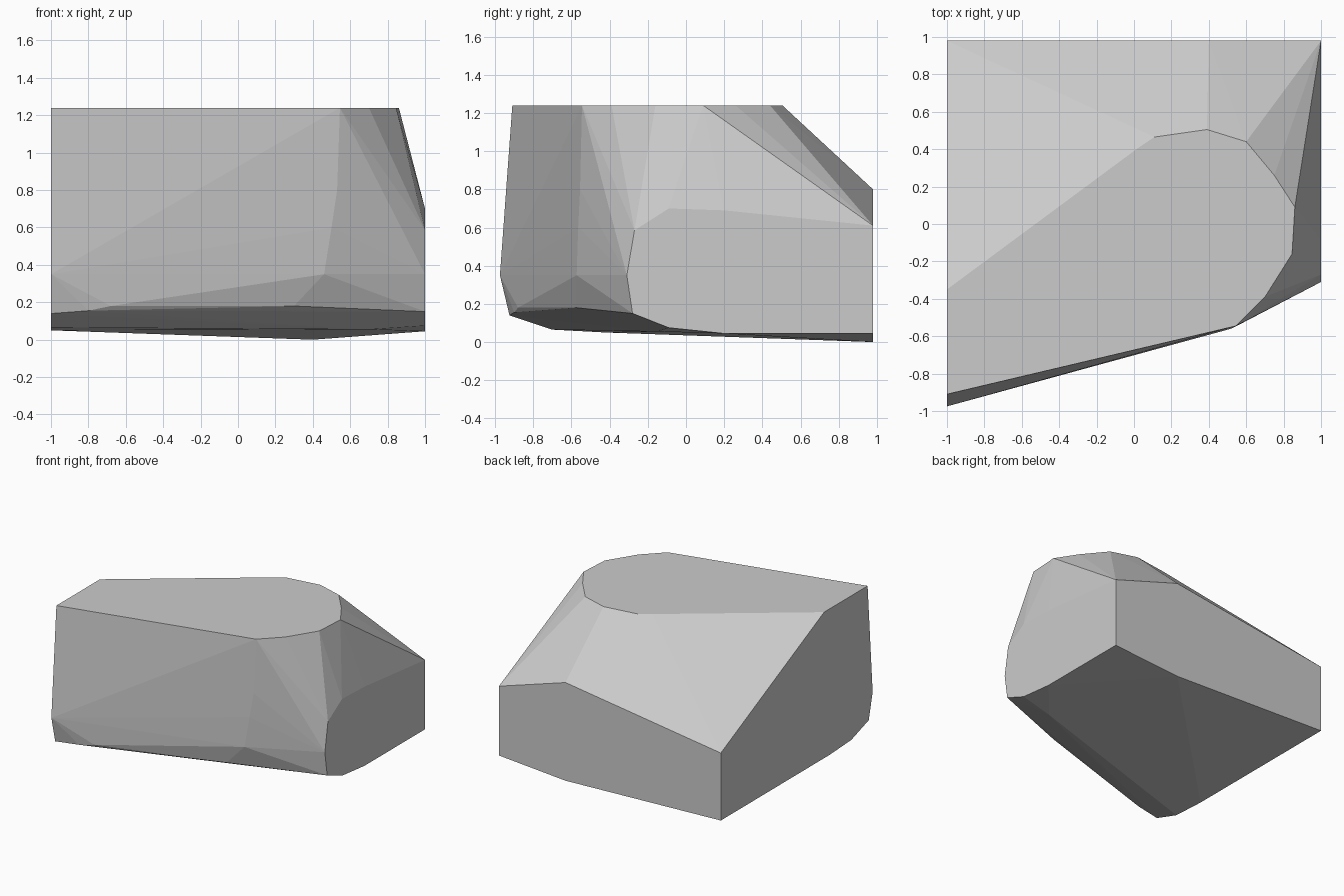
import bpy, bmesh, math

if "Cube" in bpy.data.objects:
    bpy.data.objects.remove(bpy.data.objects["Cube"])

# Outlines of the flat faces of a faceted boulder
TOP_Z = 1.24
top = [(-1, -0.91), (-1, -0.35), (0.02, 0.405), (0.11, 0.465), (0.39, 0.505),
       (0.60, 0.44), (0.75, 0.26), (0.86, 0.09), (0.845, -0.16),
       (0.70, -0.39), (0.545, -0.545)]                                # x, y
left = [(-0.975, 0.35), (-0.925, 0.14), (-0.70, 0.065), (-0.42, 0.05),
        (0.98, 0.05), (0.98, 0.60)]                                   # y, z
right = [(0.98, 0.61), (0.98, 0.045), (0.20, 0.045), (-0.09, 0.075),
         (-0.28, 0.15), (-0.31, 0.35), (-0.27, 0.585), (-0.09, 0.70),
         (0.20, 0.69)]                                                # y, z
back = [(0.40, 0.80), (0.40, 0.0)]                                    # x, z

# Worn corners on the front and the underside
corners = [(0.53, -0.555, 0.80), (0.50, -0.565, 0.60), (0.46, -0.573, 0.35),
           (0.30, -0.575, 0.18), (-0.68, -0.88, 0.18),
           (-0.80, -0.90, 0.155), (0.70, -0.15, 0.055)]

points = [(x, y, TOP_Z) for x, y in top]
points += [(-1, y, z) for y, z in left]
points += [(1, y, z) for y, z in right]
points += [(x, 0.98, z) for x, z in back]
points += corners

# Wrap the outlines in one convex stone
bm = bmesh.new()
for p in points:
    bm.verts.new(p)
hull = bmesh.ops.convex_hull(bm, input=bm.verts[:])
loose = [v for v in bm.verts if not v.link_faces]
bmesh.ops.delete(bm, geom=loose, context='VERTS')
bmesh.ops.dissolve_limit(bm, angle_limit=math.radians(0.5),
                         verts=bm.verts[:], edges=bm.edges[:])
bmesh.ops.recalc_face_normals(bm, faces=bm.faces[:])

mesh = bpy.data.meshes.new("boulder")
bm.to_mesh(mesh)
bm.free()

stone = bpy.data.materials.new("stone grey")
stone.diffuse_color = (0.6, 0.6, 0.6, 1)
stone.use_nodes = True
stone.node_tree.nodes["Principled BSDF"].inputs["Base Color"].default_value = stone.diffuse_color
mesh.materials.append(stone)

boulder = bpy.data.objects.new("boulder", mesh)
bpy.context.collection.objects.link(boulder)
